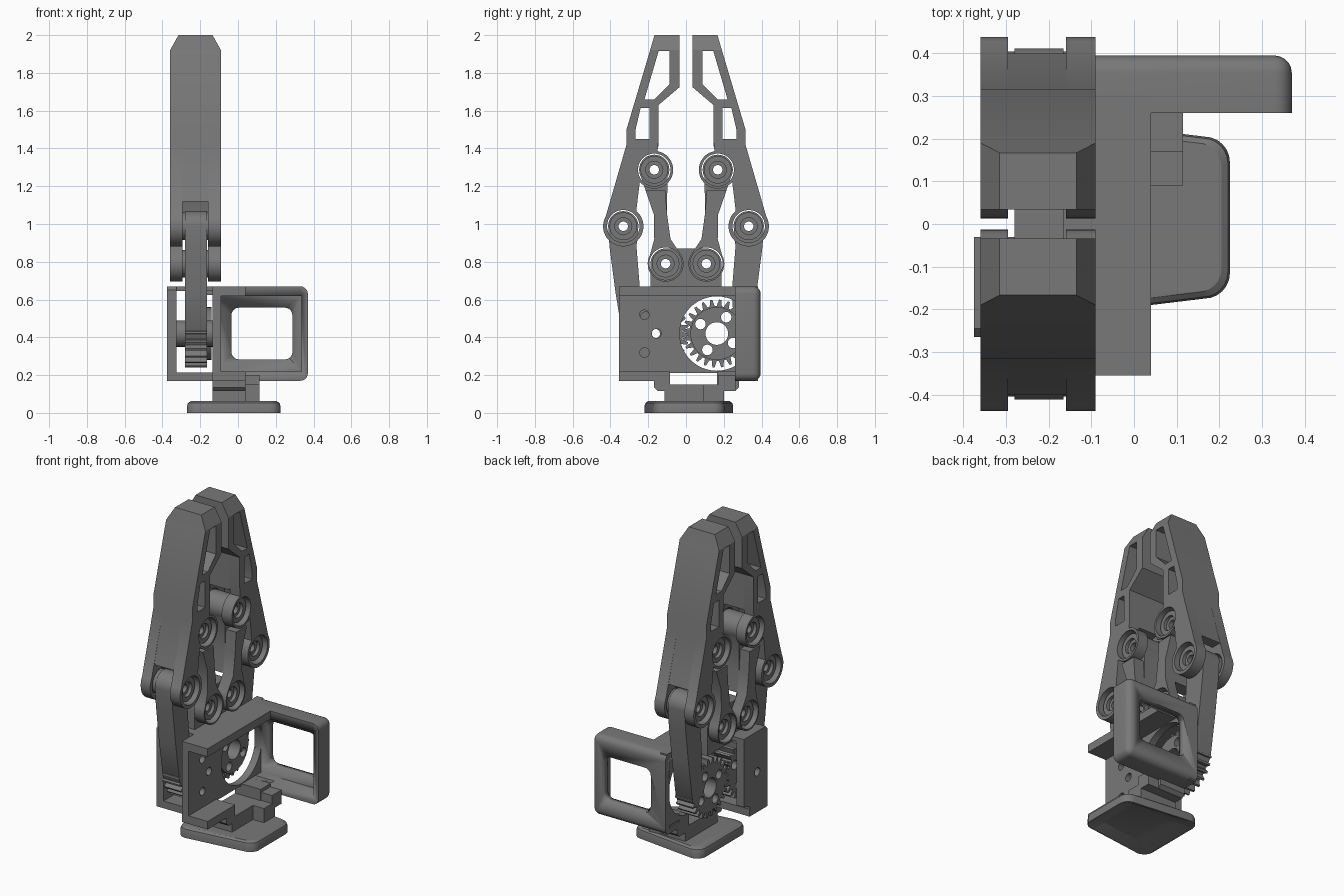
import bpy, bmesh, math
from mathutils import Vector

if "Cube" in bpy.data.objects:
    bpy.data.objects.remove(bpy.data.objects["Cube"])

grey = bpy.data.materials.new("dark_grey_plastic")
grey.use_nodes = True
colour = (0.19, 0.19, 0.19, 1)
grey.diffuse_color = colour
grey.node_tree.nodes["Principled BSDF"].inputs["Base Color"].default_value = colour


def finish(name, bm):
    bmesh.ops.remove_doubles(bm, verts=bm.verts, dist=1e-5)
    bmesh.ops.recalc_face_normals(bm, faces=bm.faces)
    me = bpy.data.meshes.new(name)
    bm.to_mesh(me)
    bm.free()
    me.materials.clear()
    me.materials.append(grey)
    me.shade_smooth()
    me.set_sharp_from_angle(angle=math.radians(30))
    ob = bpy.data.objects.new(name, me)
    bpy.context.collection.objects.link(ob)
    return ob


def arc(c, r, a0, a1, n=24):
    angles = [math.radians(a0 + (a1 - a0) * i / n) for i in range(n + 1)]
    return [(c[0] + r * math.cos(a), c[1] + r * math.sin(a)) for a in angles]


def circle(c, r, n=32):
    return arc(c, r, 0, 360 - 360 / n, n - 1)


def plate(name, loops, x0, x1, s=1):
    """Extrude a (y, z) outline with holes along x; s = -1 mirrors it in y."""
    cu = bpy.data.curves.new(name, 'CURVE')
    cu.dimensions = '2D'
    cu.fill_mode = 'BOTH'
    cu.extrude = (x1 - x0) / 2
    for loop in loops:
        sp = cu.splines.new('POLY')
        sp.points.add(len(loop) - 1)
        for p, (u, v) in zip(sp.points, loop):
            p.co = (u, v, 0, 1)
        sp.use_cyclic_u = True
    tmp = bpy.data.objects.new("outline", cu)
    bpy.context.collection.objects.link(tmp)
    dg = bpy.context.evaluated_depsgraph_get()
    me = bpy.data.meshes.new_from_object(tmp.evaluated_get(dg))
    bpy.data.objects.remove(tmp)
    bm = bmesh.new()
    bm.from_mesh(me)
    bpy.data.meshes.remove(me)
    for v in bm.verts:
        u, w, t = v.co
        v.co = (t + (x0 + x1) / 2, u * s, w)
    return finish(name, bm)


def box(name, x, y, z, round_if=None, r=0.04):
    bm = bmesh.new()
    bmesh.ops.create_cube(bm, size=1)
    for v in bm.verts:
        v.co = [a[0] + (a[1] - a[0]) * (c + 0.5) for a, c in zip((x, y, z), v.co)]
    if round_if:
        edges = [e for e in bm.edges if round_if(*e.verts)]
        bmesh.ops.bevel(bm, geom=edges, offset=r, segments=5, profile=0.5, affect='EDGES')
    return finish(name, bm)


def cut(target, cutter):
    mod = target.modifiers.new("cut", 'BOOLEAN')
    mod.operation, mod.solver, mod.object = 'DIFFERENCE', 'EXACT', cutter
    dg = bpy.context.evaluated_depsgraph_get()
    me = bpy.data.meshes.new_from_object(target.evaluated_get(dg))
    target.modifiers.clear()
    target.data = me
    bpy.data.objects.remove(cutter)


# Layers across the width, and pivot centres in (y, z)
SIDES = ((-0.36, -0.295), (-0.16, -0.09))
MID = (-0.295, -0.16)
CORE = (-0.28, -0.165)
TIP, OUT, LOW, GEAR = (0.168, 1.287), (0.332, 0.988), (0.108, 0.79), (0.163, 0.42)


def pivot(name, c, s):
    plate(name + "_bearing", [circle(c, 0.073), circle(c, 0.045)], -0.335, -0.115, s)
    plate(name + "_sleeve", [circle(c, 0.045), circle(c, 0.025)], -0.315, -0.135, s)


def gear_outline(c, phase, n=24):
    pts = []
    for i in range(n):
        for f, r in ((0, 0.146), (0.3, 0.146), (0.5, 0.18), (0.75, 0.18)):
            a = 2 * math.pi * (i + f + phase) / n
            pts.append((c[0] + r * math.cos(a), c[1] + r * math.sin(a)))
    return pts


truss = [(0.087, 1.915), (0.145, 1.915), (0.22, 1.66), (0.167, 1.66), (0.087, 1.74)]
slot = [(0.193, 1.615), (0.24, 1.615), (0.267, 1.5), (0.267, 1.45), (0.193, 1.45)]
outer = [(0.034, 1.92), (0.19, 1.92), (0.315, 1.5), (0.315, 1.42)]
inner = [(0.145, 1.45), (0.145, 1.63), (0.034, 1.725)]

for s, side in ((1, "back"), (-1, "front")):
    # Finger: forked side layers, a core, and a chamfered tip
    cheek = outer + [(0.425, 1.04)] + arc(OUT, 0.107, 28, -230) + arc(TIP, 0.1, -40, -260) + inner
    for x0, x1 in SIDES:
        plate(side + "_finger_cheek",
              [cheek, truss, slot, circle(OUT, 0.086), circle(TIP, 0.086)], x0, x1, s)
    core = outer + [(0.4, 1.12), (0.335, 1.12), (0.27, 1.4), (0.145, 1.41)] + inner
    plate(side + "_finger_core", [core, truss, slot], *MID, s)
    tip = plate(side + "_finger_tip",
                [[(0.034, 1.92), (0.19, 1.92), (0.167, 2), (0.034, 2)]], -0.36, -0.09, s)
    for v in tip.data.vertices:
        if v.co.z > 1.99:
            v.co.x += 0.045 if v.co.x < -0.2 else -0.045

    # Inner link: fork at the bottom, tongue at the top
    fork = arc(LOW, 0.095, 150, 390) + [(0.168, 0.92), (0.17, 1.05), (0.215, 1.18),
                                        (0.11, 1.18), (0.1, 1.05), (0.082, 0.92)]
    for x0, x1 in SIDES:
        plate(side + "_inner_link_fork", [fork, circle(LOW, 0.086)], x0, x1, s)
    tongue = [(0.082, 0.92), (0.168, 0.92), (0.17, 1.05)] + arc(TIP, 0.08, -30, 210) + [(0.1, 1.05)]
    plate(side + "_inner_link_tongue", [tongue, circle(TIP, 0.03)], *MID, s)

    # Outer drive arm and its gear
    arm = arc(OUT, 0.08, 180, 0) + [(0.405, 0.88), (0.375, 0.65), (0.335, 0.4), (0.28, 0.33),
                                    (0.25, 0.45), (0.245, 0.67), (0.262, 0.88)]
    plate(side + "_drive_arm", [arm, circle(OUT, 0.03)], *CORE, s)
    bolts = [circle((GEAR[0] + 0.1 * math.cos(a), GEAR[1] + 0.1 * math.sin(a)), 0.028, 16)
             for a in [math.radians(60 + 90 * i) for i in range(4)]]
    bore = circle(GEAR, 0.06 if s > 0 else 0.025)
    plate(side + "_gear", [gear_outline(GEAR, 0 if s > 0 else 0.5), bore] + bolts, *CORE, s)
    if s > 0:
        plate("servo_horn", [circle(GEAR, 0.14), bore] + bolts, -0.165, -0.14, s)
    else:
        for x0, x1 in ((-0.33, -0.28), (-0.165, -0.13)):
            plate("gear_spacer", [circle(GEAR, 0.07), bore], x0, x1, s)

    for label, c in (("tip", TIP), ("outer", OUT), ("lower", LOW)):
        pivot(side + "_" + label + "_pivot", c, s)

# Centre bracket carrying the lower pivots
mirror_low = (-LOW[0], LOW[1])
plate("pivot_bracket", [[(-0.188, 0.63), (0.188, 0.63)] + arc(LOW, 0.08, 0, 90, 10)
                        + arc(mirror_low, 0.08, 90, 180, 10),
                        circle(LOW, 0.03), circle(mirror_low, 0.03)], *CORE)
box("bracket_base", (-0.28, -0.1), (-0.188, 0.188), (0.625, 0.67))

# Main plate with gear opening, screw holes and cable notch
main = [(-0.355, 0.17), (-0.085, 0.17), (-0.085, 0.21), (0.165, 0.21), (0.165, 0.17),
        (0.38, 0.17), (0.38, 0.67), (-0.355, 0.67)]
plate("main_plate", [main, circle(GEAR, 0.197, 48)]
      + [circle(c, 0.025, 16) for c in ((-0.22, 0.52), (-0.22, 0.32), (-0.156, 0.42))],
      -0.135, -0.09)
box("top_flange", (-0.135, 0.04), (-0.355, 0.3), (0.62, 0.67))
box("bottom_flange_front", (-0.135, 0.04), (-0.355, -0.085), (0.17, 0.22))
box("bottom_flange_back", (-0.135, 0.04), (0.165, 0.3), (0.17, 0.22))

# Servo wall: rounded tray with a window
wall = box("servo_wall", (-0.135, 0.37), (0.26, 0.395), (0.17, 0.67),
           lambda a, b: (min(a.co.y, b.co.y) > 0.39 and max(a.co.x, b.co.x) > 0)
           or min(a.co.x, b.co.x) > 0.36 and abs(a.co.y - b.co.y) > 0.1)
cut(wall, box("recess_cutter", (-0.2, 0.335), (0.2, 0.352), (0.22, 0.62)))
cut(wall, box("window_cutter", (-0.035, 0.288), (0.3, 0.5), (0.283, 0.557),
              lambda a, b: abs(a.co.y - b.co.y) > 0.1))

# Outer support for the idle gear
plate("gear_support", [[(-0.265, 0.19), (-0.245, 0.17), (-0.09, 0.17), (-0.09, 0.23), (-0.03, 0.25),
                        (-0.03, 0.65), (-0.05, 0.67), (-0.245, 0.67), (-0.265, 0.65)],
                       circle((-0.163, 0.42), 0.025)], -0.375, -0.325)
box("support_bottom_strut", (-0.375, -0.13), (-0.265, -0.088), (0.17, 0.215))
box("support_top_strut", (-0.375, -0.13), (-0.24, -0.03), (0.645, 0.67))

# Neck under the frame, with the cable slot, and its side step
neck = [(-0.17, 0.175), (-0.17, 0.135), (-0.15, 0.115), (-0.115, 0.115), (-0.115, 0.05),
        (0.2, 0.05), (0.2, 0.115), (0.26, 0.115), (0.28, 0.135), (0.28, 0.175),
        (0.165, 0.175), (0.165, 0.15), (-0.085, 0.15), (-0.085, 0.175)]
plate("neck", [neck], -0.135, 0.04)
box("neck_step_back", (0.03, 0.115), (0.17, 0.262), (0.115, 0.2))
box("neck_step_middle", (0.03, 0.115), (0.09, 0.2), (0.05, 0.15))

# Foot: rounded, tapered plan, hollow underneath
plan = []
for (cx, cy), a in (((0.165, 0.13), 0), ((-0.21, 0.175), 90), ((-0.21, -0.175), 180), ((0.165, -0.13), 270)):
    plan += arc((cx, cy), 0.06, a, a + 90, 6)
bm = bmesh.new()
rings = []
for z, k in ((0.03, 0.7), (0, 0.94), (0, 1), (0.035, 1), (0.052, 0.98), (0.062, 0.92)):
    rings.append([bm.verts.new(Vector(((x + 0.022) * k - 0.022, y * k + 0.015, z))) for x, y in plan])
for r0, r1 in zip(rings, rings[1:]):
    for i in range(len(plan)):
        j = (i + 1) % len(plan)
        bm.faces.new((r0[i], r0[j], r1[j], r1[i]))
bm.faces.new(rings[0])
bm.faces.new(rings[-1])
finish("foot", bm)
